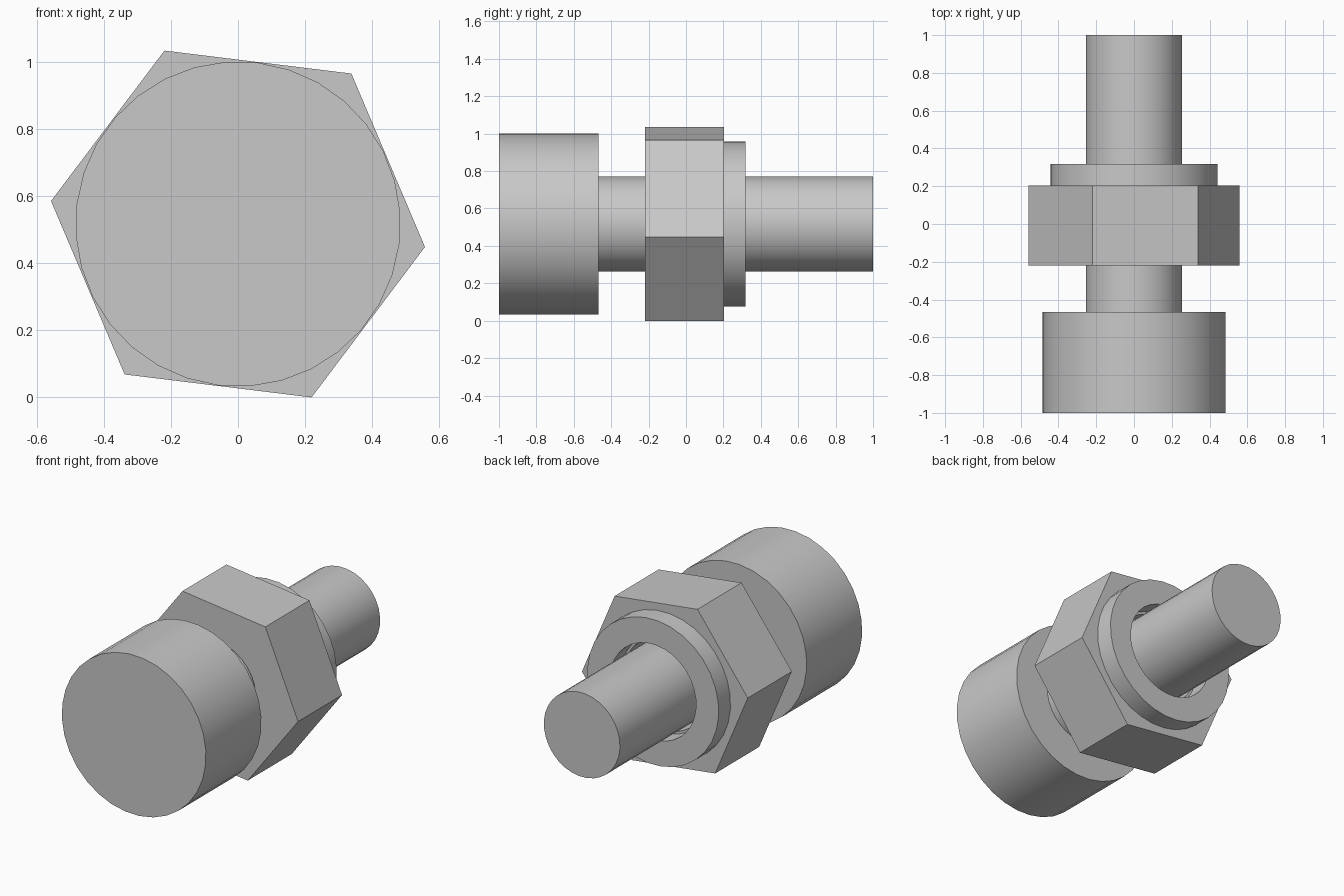
import bpy
import bmesh
from math import radians
from mathutils import Matrix

if "Cube" in bpy.data.objects:
    bpy.data.objects.remove(bpy.data.objects["Cube"], do_unlink=True)

AXIS_Z = 0.517   # height of the bolt axis
HEX_TURN = 23
ROUND_TURN = 4.25

steel = bpy.data.materials.new("steel_grey")
steel.use_nodes = True
GREY = (0.58, 0.58, 0.58, 1)
steel.diffuse_color = GREY
steel.node_tree.nodes["Principled BSDF"].inputs["Base Color"].default_value = GREY


def prism(name, radius, y0, y1, sides=32, turn=ROUND_TURN):
    """Closed prism along the y axis, from y0 to y1."""
    bm = bmesh.new()
    bmesh.ops.create_cone(bm, cap_ends=True, segments=sides,
                          radius1=radius, radius2=radius, depth=y1 - y0)
    place = (Matrix.Translation((0, (y0 + y1) / 2, AXIS_Z))
             @ Matrix.Rotation(radians(90), 4, 'X')
             @ Matrix.Rotation(radians(turn), 4, 'Z'))
    bm.transform(place)
    mesh = bpy.data.meshes.new(name)
    bm.to_mesh(mesh)
    bm.free()
    mesh.materials.append(steel)
    obj = bpy.data.objects.new(name, mesh)
    bpy.context.collection.objects.link(obj)
    return obj


def activate(obj):
    bpy.ops.object.select_all(action='DESELECT')
    obj.select_set(True)
    bpy.context.view_layer.objects.active = obj


def bore(obj, radius, y0, y1):
    """Drill a round hole through a part."""
    cutter = prism("bore_cutter", radius, y0 - 0.1, y1 + 0.1)
    cutter.hide_render = True
    mod = obj.modifiers.new("bore", 'BOOLEAN')
    mod.operation = 'DIFFERENCE'
    mod.solver = 'EXACT'
    mod.object = cutter
    activate(obj)
    bpy.ops.object.modifier_apply(modifier=mod.name)
    bpy.data.objects.remove(cutter, do_unlink=True)


# Bolt: round head and plain shank
head = prism("bolt_head", 0.485, -1.0, -0.467)
shank = prism("bolt_shank", 0.256, -0.467, 1.0)

# Hexagonal nut with a washer behind it, both loose on the shank
nut = prism("hex_nut", 0.562, -0.22, 0.203, sides=6, turn=HEX_TURN)
bore(nut, 0.275, -0.22, 0.203)
washer = prism("washer", 0.442, 0.203, 0.317)
bore(washer, 0.29, 0.203, 0.317)

for part in (head, shank, nut, washer):
    activate(part)
    bpy.ops.object.shade_smooth_by_angle(angle=radians(30))
